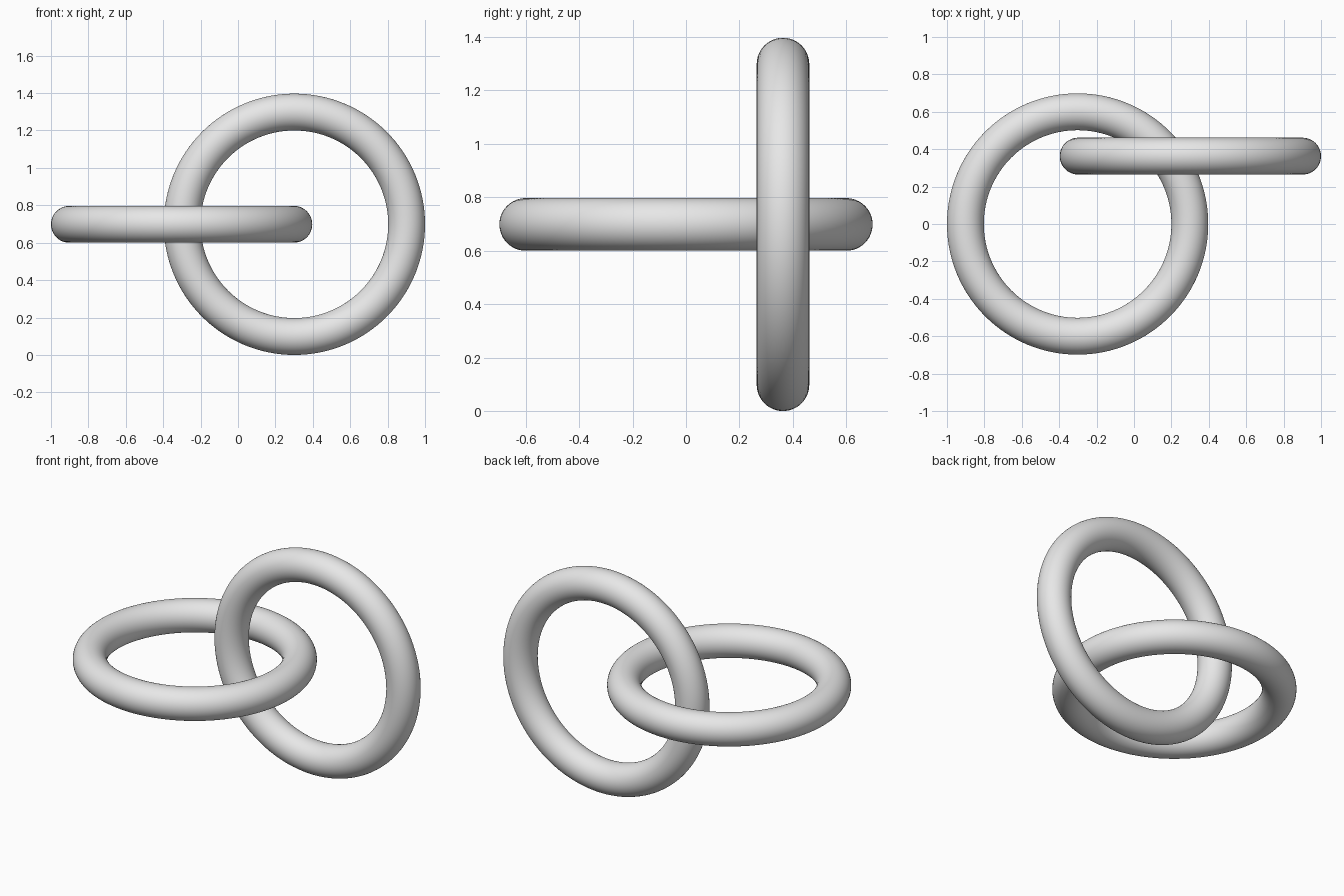
import bpy
from math import pi

cube = bpy.data.objects.get("Cube")
if cube:
    bpy.data.objects.remove(cube, do_unlink=True)

MAJOR, MINOR = 0.6, 0.0985
OUTER = MAJOR + MINOR
OFFSET = 1 - OUTER

# Plain grey shared by both rings
grey = bpy.data.materials.new("light_grey")
grey.use_nodes = True
grey.diffuse_color = (0.8, 0.8, 0.8, 1)
grey.node_tree.nodes["Principled BSDF"].inputs["Base Color"].default_value = grey.diffuse_color


def ring(name, location, tilt):
    bpy.ops.mesh.primitive_torus_add(
        major_radius=MAJOR, minor_radius=MINOR,
        major_segments=128, minor_segments=48,
        location=location, rotation=(tilt, 0, 0))
    obj = bpy.context.object
    obj.name = name
    obj.data.materials.append(grey)
    bpy.ops.object.shade_smooth()
    return obj


# Two interlocked rings: one lying flat, one standing upright
ring("flat_ring", (-OFFSET, 0, OUTER), 0)
ring("upright_ring", (OFFSET, 0.363, OUTER), pi / 2)
